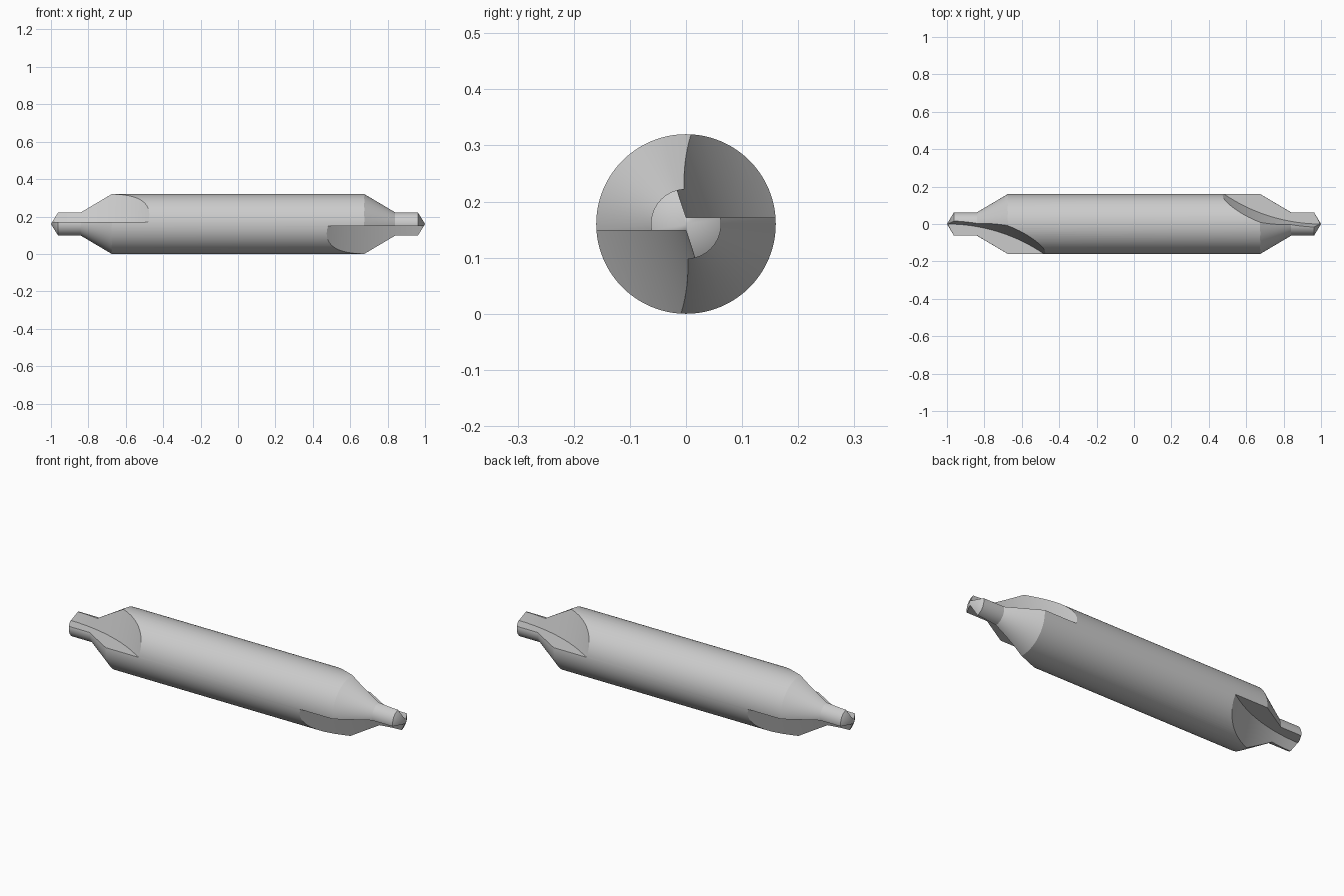
import bpy, bmesh
from math import sqrt, pi, radians
from mathutils import Matrix, Vector

if "Cube" in bpy.data.objects:
    bpy.data.objects.remove(bpy.data.objects["Cube"])

CZ = 0.16          # axis height
WEB = 0.0115       # half thickness of the web between the flutes
WHEEL = 0.92       # radius of the grinding wheel that forms the flute floor


def to_object(bm, name):
    bmesh.ops.recalc_face_normals(bm, faces=bm.faces)
    me = bpy.data.meshes.new(name)
    bm.to_mesh(me)
    bm.free()
    ob = bpy.data.objects.new(name, me)
    bpy.context.collection.objects.link(ob)
    return ob


def revolved_body():
    half = [(1.0, 0), (0.9625, 0.0625), (0.84, 0.0625), (0.675, 0.16)]
    profile = half + [(-x, r) for x, r in reversed(half)]
    bm = bmesh.new()
    vs = [bm.verts.new((x, 0, CZ + r)) for x, r in profile]
    edges = [bm.edges.new(p) for p in zip(vs, vs[1:])]
    bmesh.ops.spin(bm, geom=vs + edges, cent=(0, 0, CZ), axis=(1, 0, 0),
                   angle=2 * pi, steps=96, use_duplicate=False)
    bmesh.ops.remove_doubles(bm, verts=bm.verts, dist=1e-5)
    return to_object(bm, "centre_drill")


def flute_cutter(matrix):
    # slanted floor and flat wall, swept along an arc
    bm = bmesh.new()
    rings = []
    n = 40
    for i in range(n + 1):
        x = 1.0 - 0.62 * i / n
        y = WHEEL - sqrt(WHEEL ** 2 - (1 - x) ** 2)
        if i == 0:
            x = 1.05
        section = [(y, 0), (0.4, 0), (0.4, 0.2), (y - 0.34 * 0.2, 0.2)]
        rings.append([bm.verts.new(matrix @ Vector((x, a, WEB + b)) + Vector((0, 0, CZ)))
                      for a, b in section])
    for p, q in zip(rings, rings[1:]):
        for k in range(4):
            bm.faces.new((p[k], p[(k + 1) % 4], q[(k + 1) % 4], q[k]))
    bm.faces.new(rings[0])
    bm.faces.new(rings[-1])
    ob = to_object(bm, "flute_cutter")
    ob.hide_render = True
    return ob


# Solid drill blank
drill = revolved_body()
bpy.context.view_layer.objects.active = drill
drill.select_set(True)

# Two opposite flutes ground into each end
for end in (0, pi):
    for side in (0, pi):
        m = Matrix.Rotation(end, 3, 'Z') @ Matrix.Rotation(side, 3, 'X')
        cutter = flute_cutter(m)
        mod = drill.modifiers.new("flute", 'BOOLEAN')
        mod.operation = 'DIFFERENCE'
        mod.solver = 'EXACT'
        mod.object = cutter
        bpy.ops.object.modifier_apply(modifier=mod.name)
        bpy.data.objects.remove(cutter)

bpy.ops.object.shade_smooth_by_angle(angle=radians(20))
